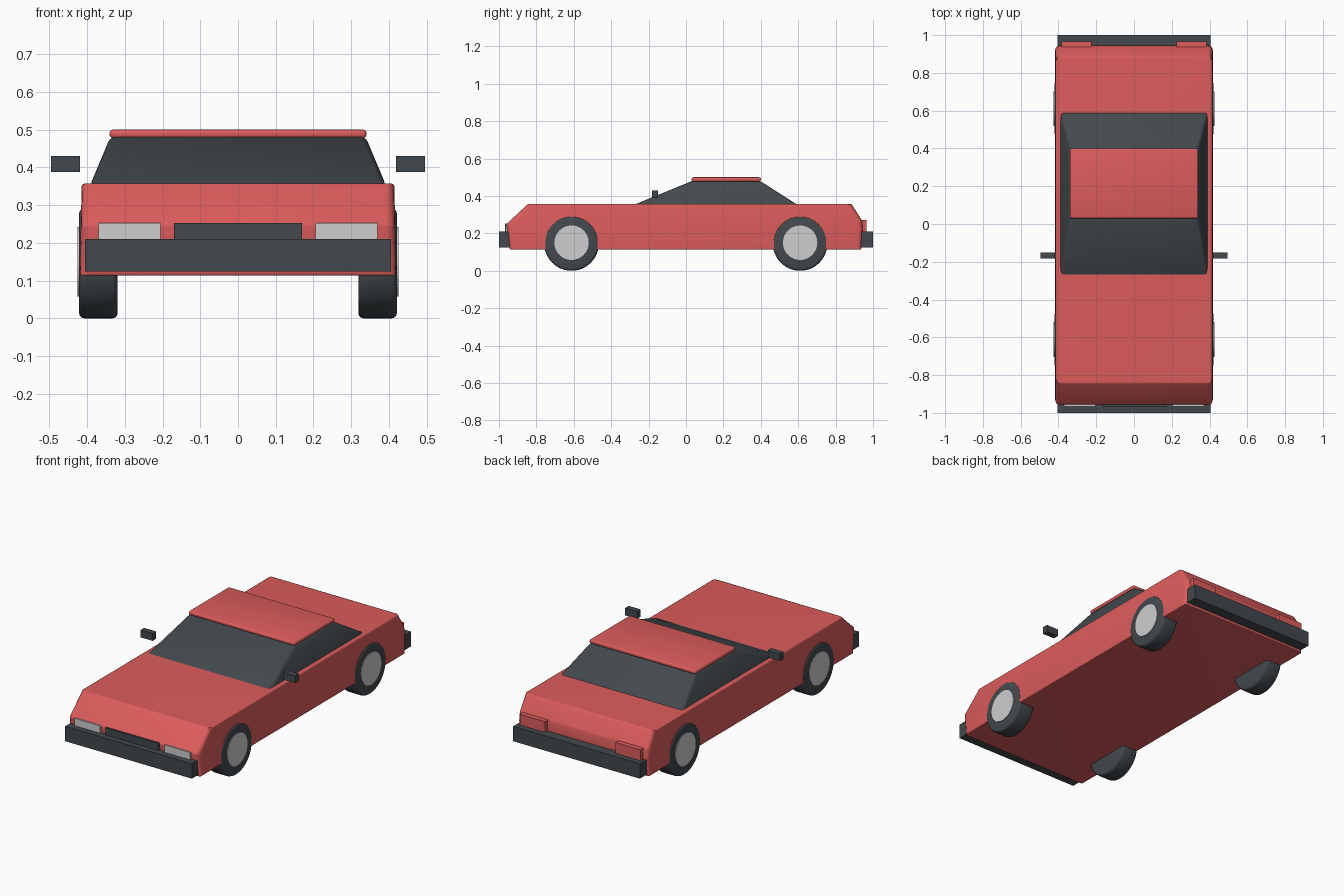
import bpy, bmesh, math

if "Cube" in bpy.data.objects:
    bpy.data.objects.remove(bpy.data.objects["Cube"])


def material(name, colour):
    m = bpy.data.materials.new(name)
    m.diffuse_color = (*colour, 1)
    m.use_nodes = True
    m.node_tree.nodes["Principled BSDF"].inputs["Base Color"].default_value = m.diffuse_color
    return m


RED = material("red paint", (0.72, 0.107, 0.107))
DARK = material("dark trim", (0.055, 0.066, 0.075))
GREY = material("light grey", (0.62, 0.62, 0.62))


def finish(bm, name, mat, bevel=0.0, segments=3, weighted=False):
    bmesh.ops.recalc_face_normals(bm, faces=bm.faces)
    mesh = bpy.data.meshes.new(name)
    bm.to_mesh(mesh)
    bm.free()
    ob = bpy.data.objects.new(name, mesh)
    bpy.context.collection.objects.link(ob)
    mesh.materials.append(mat)
    bpy.ops.object.select_all(action='DESELECT')
    ob.select_set(True)
    bpy.context.view_layer.objects.active = ob
    if bevel:
        mod = ob.modifiers.new("rounded edges", 'BEVEL')
        mod.width, mod.segments = bevel, segments
        mod.limit_method = 'WEIGHT' if weighted else 'ANGLE'
        bpy.ops.object.modifier_apply(modifier=mod.name)
        bpy.ops.object.shade_smooth_by_angle(angle=math.radians(35))
    return ob


def box(name, mat, x, y, z, bevel=0.0):
    bm = bmesh.new()
    bmesh.ops.create_cube(bm, size=1)
    for v in bm.verts:
        v.co = [r[0] if c < 0 else r[1] for c, r in zip(v.co, (x, y, z))]
    return finish(bm, name, mat, bevel)


def extruded(profile, half_width):
    """Side profile (y, z) spanned between -x and +x, width depending on z."""
    bm = bmesh.new()
    sides = [[bm.verts.new((s * half_width(z), y, z)) for y, z in profile]
             for s in (-1, 1)]
    n = len(profile)
    bm.faces.new(sides[0])
    bm.faces.new(sides[1])
    for i in range(n):
        j = (i + 1) % n
        bm.faces.new((sides[0][i], sides[0][j], sides[1][j], sides[1][i]))
    return bm


def disc(name, mat, radius, x0, x1, y, z, bevel=0.0):
    bm = bmesh.new()
    bmesh.ops.create_cone(bm, cap_ends=True, segments=48, radius1=radius,
                          radius2=radius, depth=abs(x1 - x0))
    for v in bm.verts:
        a, b, c = v.co
        v.co = (c + (x0 + x1) / 2, a + y, b + z)
    return finish(bm, name, mat, bevel)


# Lower body, with softer corners at the nose and tail
bm = extruded([(-0.942, 0.113), (-0.96, 0.25), (-0.845, 0.357),
               (0.885, 0.357), (0.94, 0.27), (0.945, 0.22), (0.937, 0.113)],
              lambda z: 0.419 - 0.02 * (z - 0.113))
weight = bm.edges.layers.float.new("bevel_weight_edge")
for e in bm.edges:
    a, b = (v.co for v in e.verts)
    at_end = a.x * b.x > 0 and min(abs(a.y), abs(b.y)) > 0.8 and a.y * b.y > 0
    e[weight] = 1.0 if at_end else 0.3
finish(bm, "body", RED, 0.025, 4, weighted=True)

# Tinted cabin and roof panel
bm = extruded([(-0.285, 0.35), (0.035, 0.481), (0.395, 0.481), (0.6, 0.35)],
              lambda z: 0.393 - 0.42 * (z - 0.35))
finish(bm, "cabin", DARK, 0.014)
box("roof", RED, (-0.34, 0.34), (0.03, 0.4), (0.477, 0.5), 0.009)

# Bumpers
box("front_bumper", DARK, (-0.405, 0.405), (-1.0, -0.94), (0.124, 0.21))
box("rear_bumper", DARK, (-0.405, 0.405), (0.935, 1.0), (0.124, 0.21))

# Grille
box("grille", DARK, (-0.17, 0.17), (-0.967, -0.94), (0.18, 0.252))

for side, s in (("left", -1), ("right", 1)):
    def span(a, b):
        return sorted((s * a, s * b))

    # Lamps and door mirrors
    box(side + "_headlight", GREY, span(0.205, 0.37), (-0.965, -0.93), (0.18, 0.252))
    box(side + "_tail_light", RED, span(0.225, 0.385), (0.91, 0.966), (0.2, 0.272))
    box(side + "_mirror", DARK, span(0.418, 0.495), (-0.183, -0.15), (0.388, 0.43))

    # Wheels
    for end, y in (("front", -0.612), ("rear", 0.61)):
        disc(f"{side}_{end}_tyre", DARK, 0.146, s * 0.319, s * 0.421, y, 0.146, 0.014)
        disc(f"{side}_{end}_hub", GREY, 0.092, s * 0.4, s * 0.425, y, 0.15)
